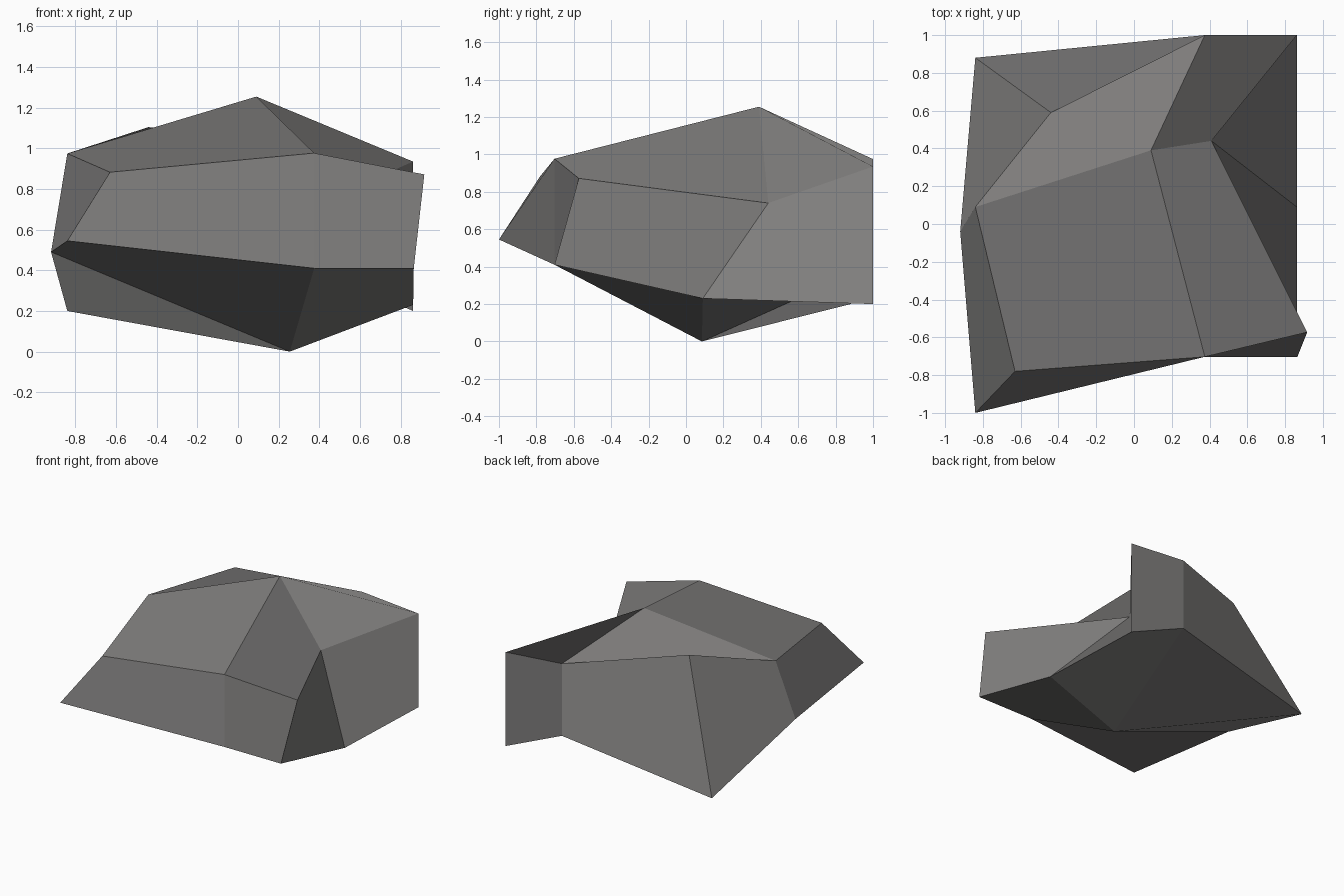
import bpy

if "Cube" in bpy.data.objects:
    bpy.data.objects.remove(bpy.data.objects["Cube"])

# Faceted boulder: one closed low-poly shell of flat quads and triangles
points = {
    # upper ridge and shoulders
    "peak": (0.09, 0.39, 1.255),
    "left_top": (-0.84, 0.09, 0.975),
    "back_left_top": (-0.44, 0.59, 1.105),
    "back_top": (0.375, 1.0, 0.975),
    "corner_top": (0.862, 1.0, 0.935),
    "notch": (0.41, 0.44, 0.74),
    "right_top": (0.917, -0.573, 0.872),
    "front_top": (0.375, -0.703, 0.977),
    "front_left_top": (-0.63, -0.78, 0.883),
    # lower rim
    "left_low": (-0.92, -0.04, 0.49),
    "front_left_low": (-0.84, -1.0, 0.545),
    "front_low": (0.375, -0.703, 0.41),
    "right_low": (0.865, -0.703, 0.41),
    "notch_low": (0.862, 0.09, 0.23),
    "corner_low": (0.862, 1.0, 0.20),
    "back_low": (0.375, 1.0, 0.41),
    "back_left_low": (-0.84, 0.88, 0.20),
    # point it rests on
    "foot": (0.255, 0.085, 0.0),
}

# Each bent quad folds between its first and third corner
facets = [
    # top
    "left_top front_left_top front_top peak",
    "front_top right_top notch peak",
    "peak notch corner_top back_top",
    "back_top back_left_top left_top peak",
    # left side
    "back_left_low left_low left_top back_left_top",
    "left_low front_left_low front_left_top left_top",
    # front
    "front_left_low front_low front_top front_left_top",
    "front_low right_low right_top front_top",
    # right side with its notch
    "right_low notch_low notch right_top",
    "notch notch_low corner_low corner_top",
    # back
    "corner_low back_low back_top corner_top",
    "back_low back_left_low back_left_top back_top",
    # underside
    "back_left_low back_low foot left_low",
    "front_low front_left_low left_low foot",
    "notch_low right_low front_low foot",
    "back_low corner_low notch_low foot",
]

names = list(points)
mesh = bpy.data.meshes.new("boulder")
mesh.from_pydata(list(points.values()), [],
                 [[names.index(n) for n in f.split()] for f in facets])
mesh.update()

# Single warm grey stone colour
stone = bpy.data.materials.new("grey stone")
stone.diffuse_color = (0.216, 0.211, 0.207, 1.0)
stone.use_nodes = True
stone.node_tree.nodes["Principled BSDF"].inputs["Base Color"].default_value = stone.diffuse_color
mesh.materials.append(stone)

boulder = bpy.data.objects.new("boulder", mesh)
bpy.context.collection.objects.link(boulder)
